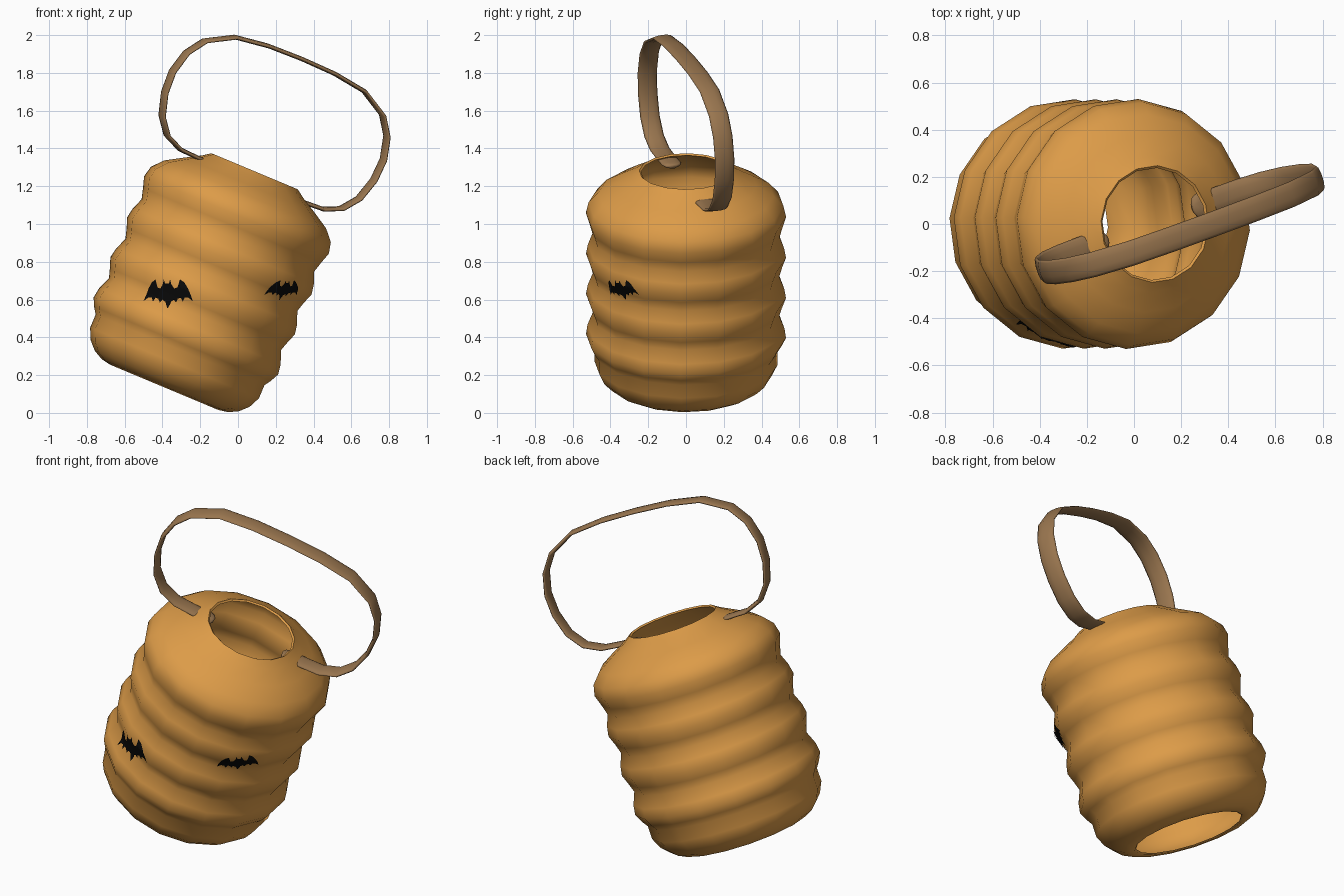
import bpy, bmesh, math
from mathutils import Matrix, Vector
from mathutils.bvhtree import BVHTree

if "Cube" in bpy.data.objects:
    bpy.data.objects.remove(bpy.data.objects["Cube"])

# Tilted frame: origin at the centre of the open base, z along the lantern axis
TILT = Matrix.Translation((-0.39, 0, 0.135)) @ Matrix.Rotation(math.radians(22.7), 4, 'Y')


def material(name, color):
    m = bpy.data.materials.new(name)
    m.diffuse_color = (*color, 1)
    m.use_nodes = True
    m.node_tree.nodes["Principled BSDF"].inputs["Base Color"].default_value = m.diffuse_color
    return m


ORANGE = material("orange paper", (0.72, 0.33, 0.065))
BROWN = material("brown strap", (0.32, 0.18, 0.078))
BLACK = material("black", (0.003, 0.003, 0.003))


def make_object(name, verts, faces, mat, smooth=True):
    me = bpy.data.meshes.new(name)
    me.from_pydata([tuple(v) for v in verts], [], faces)
    me.materials.append(mat)
    bm = bmesh.new()
    bm.from_mesh(me)
    bmesh.ops.recalc_face_normals(bm, faces=bm.faces)
    bm.to_mesh(me)
    bm.free()
    me.polygons.foreach_set("use_smooth", [smooth] * len(me.polygons))
    ob = bpy.data.objects.new(name, me)
    bpy.context.collection.objects.link(ob)
    return ob


def loft_faces(rings, n, closed=True):
    """Quads between consecutive rings of n points."""
    return [(i * n + j, i * n + (j + 1) % n, (i + 1) * n + (j + 1) % n, (i + 1) * n + j)
            for i in range(rings - 1) for j in range(n if closed else n - 1)]


# Lantern body: ribbed profile (radius, height) revolved in 16 sides, open at both ends
outer = [(.31, 0), (.365, .01), (.415, .037), (.457, .08), (.485, .14), (.485, .215),
         (.508, .25), (.53, .295), (.522, .35), (.494, .42), (.51, .47), (.53, .525),
         (.52, .58), (.494, .645), (.51, .70), (.53, .755), (.52, .81), (.496, .872),
         (.512, .93), (.531, .99), (.517, 1.05), (.465, 1.108), (.375, 1.162),
         (.29, 1.21), (.248, 1.24)]
inner = [(r - .01, min(max(u, .008), 1.232)) for r, u in reversed(outer)]
profile = outer + inner + outer[:1]
SIDES = 16
verts = []
for r, u in profile[:-1]:
    for k in range(SIDES):
        a = math.radians(-3) + math.tau * k / SIDES
        verts.append(TILT @ Vector((r * math.cos(a), r * math.sin(a), u)))
rings = len(profile) - 1
faces = [tuple(i % len(verts) for i in f) for f in loft_faces(rings + 1, SIDES)]
body = make_object("lantern_body", verts, faces, ORANGE)
bpy.context.view_layer.objects.active = body
body.select_set(True)
bpy.ops.object.shade_smooth_by_angle(angle=math.radians(55))
body.select_set(False)
shell = BVHTree.FromPolygons(verts, faces)

# Handle: flat strap lofted along a mirrored loop, its ends tucked in under the rim
half = [(.195, 1.185, .35), (.205, 1.186, .8), (.225, 1.188, 1), (.32, 1.19, 1),
        (.41, 1.195, 1), (.50, 1.235, 1), (.565, 1.32, 1), (.60, 1.44, 1),
        (.605, 1.56, 1), (.575, 1.68, 1), (.51, 1.775, 1), (.37, 1.855, 1), (.19, 1.88, 1)]
path = [(-s, u, w) for s, u, w in half] + [(0, 1.885, 1)] + list(reversed(half))
turn = Matrix.Rotation(math.radians(18.7), 4, 'Z')
N = 10
verts = []
for i, (s, u, w) in enumerate(path):
    p, q = path[max(i - 1, 0)], path[min(i + 1, len(path) - 1)]
    t = Vector((q[0] - p[0], 0, q[1] - p[1])).normalized()
    normal = Vector((-t.z, 0, t.x))
    for k in range(N):
        a = math.tau * k / N
        point = (Vector((s / math.cos(math.radians(18.7)), 0, u))
                 + normal * (.012 * math.sin(a)) + Vector((0, .054 * w * math.cos(a), 0)))
        verts.append(TILT @ turn @ point)
faces = loft_faces(len(path), N)
faces += [tuple(range(N)), tuple(range(len(verts) - N, len(verts)))]
make_object("handle_strap", verts, faces, BROWN)

# Bats: outline given as upper and lower edges of the right half, mirrored
top_edge = [(0, 9), (2, 9), (3, 13), (4.5, 8), (7, 4), (10.5, 5), (12.5, 13), (17, 10),
            (21, 4), (23.5, -2), (25, -8)]
low_edge = [(0, -16), (3, -9), (6, -7), (8, -10), (10, -6), (13, -5), (15, -9),
            (17, -5), (21, -5), (25, -8.5)]


def edge_height(edge, x):
    for (x0, y0), (x1, y1) in zip(edge, edge[1:]):
        if x <= x1:
            return y0 + (y1 - y0) * (x - x0) / (x1 - x0)
    return edge[-1][1]


def make_bat(name, x, z, azimuth, width, height):
    """Drape a thin bat on the shell, cast inwards along a level direction."""
    side = Vector((math.cos(azimuth), math.sin(azimuth), 0))
    inward = Vector((-math.sin(azimuth), math.cos(azimuth), 0))
    y = shell.ray_cast(Vector((x, -2, z)), Vector((0, 1, 0)))[0].y
    centre = Vector((x, y, z))
    xs = sorted({p[0] for p in top_edge + low_edge} | {1, 5.5, 9, 14, 19, 22})
    xs = [-v for v in reversed(xs[1:])] + xs
    rows = 9
    verts = []
    for bx in xs:
        lo, hi = edge_height(low_edge, abs(bx)), edge_height(top_edge, abs(bx))
        for r in range(rows):
            by = lo + (hi - lo) * r / (rows - 1)
            p = centre + side * (bx / 50 * width) + Vector((0, 0, by / 29 * height))
            hit = shell.ray_cast(p - inward, inward)[0] or p
            verts.append(hit - inward * .008)
    make_object(name, verts, loft_faces(len(xs), rows, False), BLACK, False)


make_bat("front_bat", -.37, .637, -.33, .275, .155)
make_bat("side_bat", .24, .655, .76, .225, .105)
